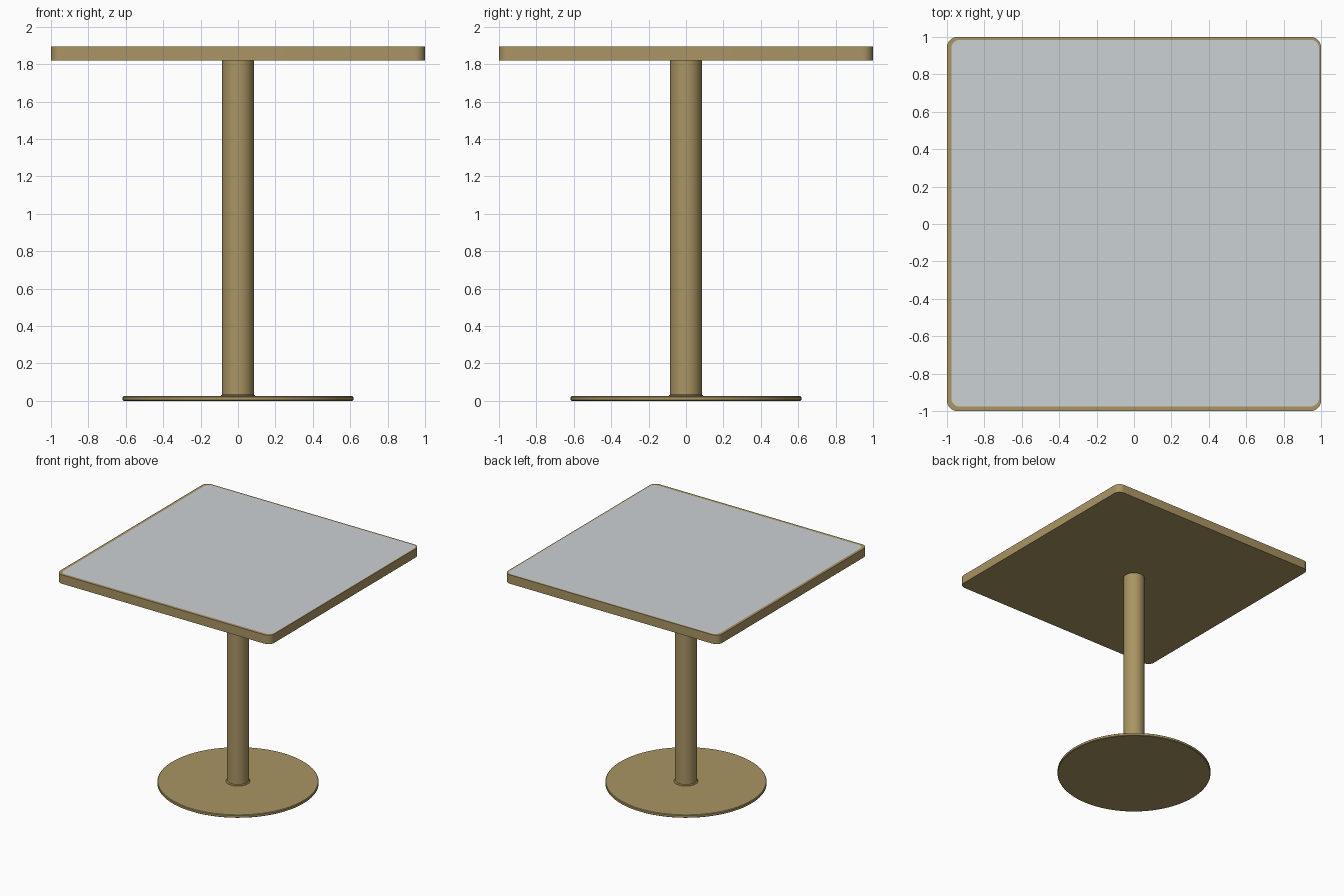
import bpy, bmesh, math

if "Cube" in bpy.data.objects:
    bpy.data.objects.remove(bpy.data.objects["Cube"])


def material(name, rgb):
    m = bpy.data.materials.new(name)
    m.diffuse_color = (*rgb, 1.0)
    m.use_nodes = True
    m.node_tree.nodes["Principled BSDF"].inputs["Base Color"].default_value = m.diffuse_color
    return m


wood = material("tan_brown", (0.40, 0.30, 0.125))
grey = material("pale_grey", (0.60, 0.635, 0.66))


def finish(bm, name, mats):
    bmesh.ops.recalc_face_normals(bm, faces=bm.faces[:])
    me = bpy.data.meshes.new(name)
    bm.to_mesh(me)
    bm.free()
    ob = bpy.data.objects.new(name, me)
    bpy.context.collection.objects.link(ob)
    for m in mats:
        me.materials.append(m)
    bpy.ops.object.select_all(action='DESELECT')
    ob.select_set(True)
    bpy.context.view_layer.objects.active = ob
    bpy.ops.object.shade_smooth_by_angle(angle=math.radians(35))
    return ob


def bridge(bm, a, b):
    n = len(a)
    for i in range(n):
        bm.faces.new((a[i], a[(i + 1) % n], b[(i + 1) % n], b[i]))


def turned(name, profile, sides):
    """Closed solid of revolution from (radius, z) points."""
    bm = bmesh.new()
    rings = [[bm.verts.new((r * math.cos(2 * math.pi * i / sides),
                            r * math.sin(2 * math.pi * i / sides), z))
              for i in range(sides)] for r, z in profile]
    for a, b in zip(rings, rings[1:]):
        bridge(bm, a, b)
    bm.faces.new(rings[0])
    bm.faces.new(rings[-1])
    return finish(bm, name, [wood])


def rounded_ring(bm, x0, x1, y0, y1, r, z, seg=8):
    corners = ((x1 - r, y1 - r), (x0 + r, y1 - r), (x0 + r, y0 + r), (x1 - r, y0 + r))
    return [bm.verts.new((cx + r * math.cos(math.pi / 2 * (k + j / seg)),
                          cy + r * math.sin(math.pi / 2 * (k + j / seg)), z))
            for k, (cx, cy) in enumerate(corners) for j in range(seg + 1)]


# Foot disc and column with a small weld collar
turned("base_disc", [(0.612, 0), (0.617, 0.004), (0.617, 0.021), (0.612, 0.025)], 96)
turned("column", [(0.092, 0.022), (0.092, 0.028), (0.085, 0.034), (0.085, 1.825)], 48)

# Tabletop slab: brown rim with a grey laminate panel on the top face
bm = bmesh.new()
low = rounded_ring(bm, -1, 1, -1, 1, 0.055, 1.82)
high = rounded_ring(bm, -1, 1, -1, 1, 0.055, 1.895)
panel = rounded_ring(bm, -0.977, 0.989, -0.976, 0.985, 0.045, 1.895)
bm.faces.new(low)
bridge(bm, low, high)
bridge(bm, high, panel)
bm.faces.new(panel).material_index = 1
finish(bm, "tabletop", [wood, grey])
